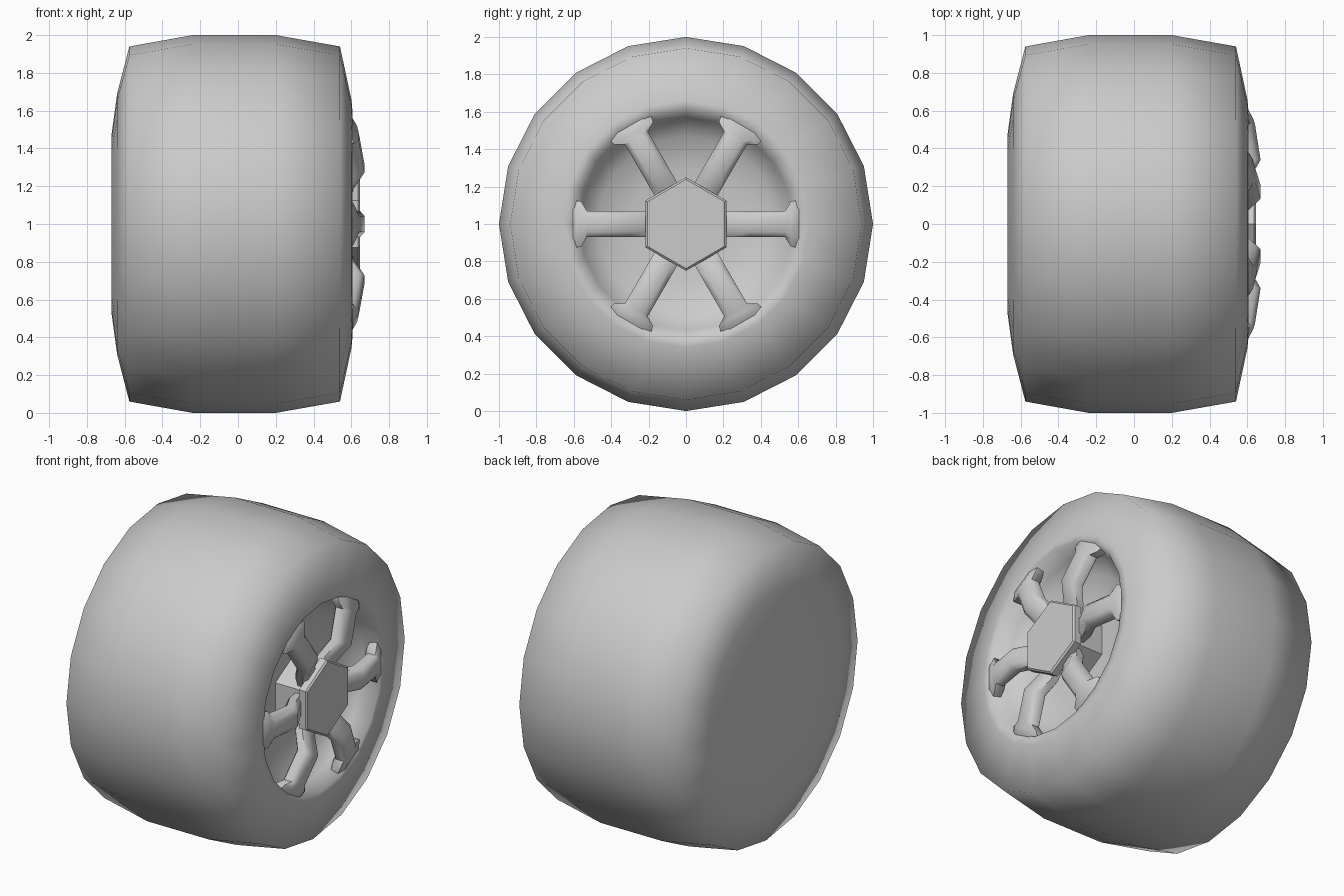
import bpy, bmesh, math
from mathutils import Vector

cube = bpy.data.objects.get("Cube")
if cube:
    bpy.data.objects.remove(cube, do_unlink=True)

grey = bpy.data.materials.new("plain grey")
grey.use_nodes = True
colour = (0.6, 0.6, 0.6, 1)
grey.diffuse_color = colour
grey.node_tree.nodes["Principled BSDF"].inputs["Base Color"].default_value = colour


def polar(x, r, angle, side=0):
    """Point at a radius around the axle, shifted sideways by side."""
    c, s = math.cos(angle), math.sin(angle)
    return Vector((x, r * c - side * s, 1 + r * s + side * c))


def loft(bm, rings, cap_start=True, cap_end=True):
    """Skin a list of equal closed rings of points."""
    rows = [[bm.verts.new(p) for p in ring] for ring in rings]
    n = len(rows[0])
    for a, b in zip(rows, rows[1:]):
        for i in range(n):
            j = (i + 1) % n
            bm.faces.new((a[i], a[j], b[j], b[i]))
    if cap_start:
        bm.faces.new(rows[0])
    if cap_end:
        bm.faces.new(rows[-1])


def finish(bm, name, smooth=None):
    bmesh.ops.recalc_face_normals(bm, faces=bm.faces)
    mesh = bpy.data.meshes.new(name)
    bm.to_mesh(mesh)
    bm.free()
    mesh.materials.append(grey)
    obj = bpy.data.objects.new(name, mesh)
    bpy.context.collection.objects.link(obj)
    if smooth:
        bpy.ops.object.select_all(action="DESELECT")
        obj.select_set(True)
        bpy.context.view_layer.objects.active = obj
        bpy.ops.object.shade_smooth_by_angle(angle=math.radians(smooth))
    return obj


def lathe(profile, sides, start=0.0):
    return [[polar(x, r, start + math.tau * i / sides) for i in range(sides)]
            for x, r in profile]


# Tyre with a closed back and a dished recess at the front
bm = bmesh.new()
loft(bm, lathe([(-0.67, 0.44), (-0.67, 0.47), (-0.64, 0.69), (-0.575, 0.94),
                (-0.24, 1.0), (0.2, 1.0), (0.54, 0.94), (0.6, 0.66),
                (0.605, 0.61), (0.5, 0.57), (0.42, 0.47), (0.39, 0.3),
                (0.38, 0.1)], 20))
finish(bm, "tyre", 85)

# Hexagonal hub with a slightly bevelled front
bm = bmesh.new()
loft(bm, lathe([(0.36, 0.19), (0.57, 0.19), (0.59, 0.25), (0.635, 0.25),
                (0.645, 0.238)], 6, math.pi / 6))
finish(bm, "hub")

# Six bent spokes flaring where they meet the rim:
# radius, front height, half width, thickness
stations = [(0.14, 0.59, 0.07, 0.08), (0.235, 0.61, 0.07, 0.09),
            (0.34, 0.67, 0.07, 0.1), (0.53, 0.64, 0.07, 0.1),
            (0.56, 0.63, 0.12, 0.1), (0.605, 0.605, 0.13, 0.1)]
# Cross-section: side as a share of half width, depth as a share of thickness
section = [(-0.6, 0), (0.6, 0), (1, 0.25), (1, 0.8), (0.6, 1),
           (-0.6, 1), (-1, 0.8), (-1, 0.25)]
for k in range(6):
    bm = bmesh.new()
    angle = k * math.pi / 3
    loft(bm, [[polar(x - d * t, r, angle, s * w) for s, d in section]
              for r, x, w, t in stations])
    finish(bm, f"spoke_{k + 1}", 50)
